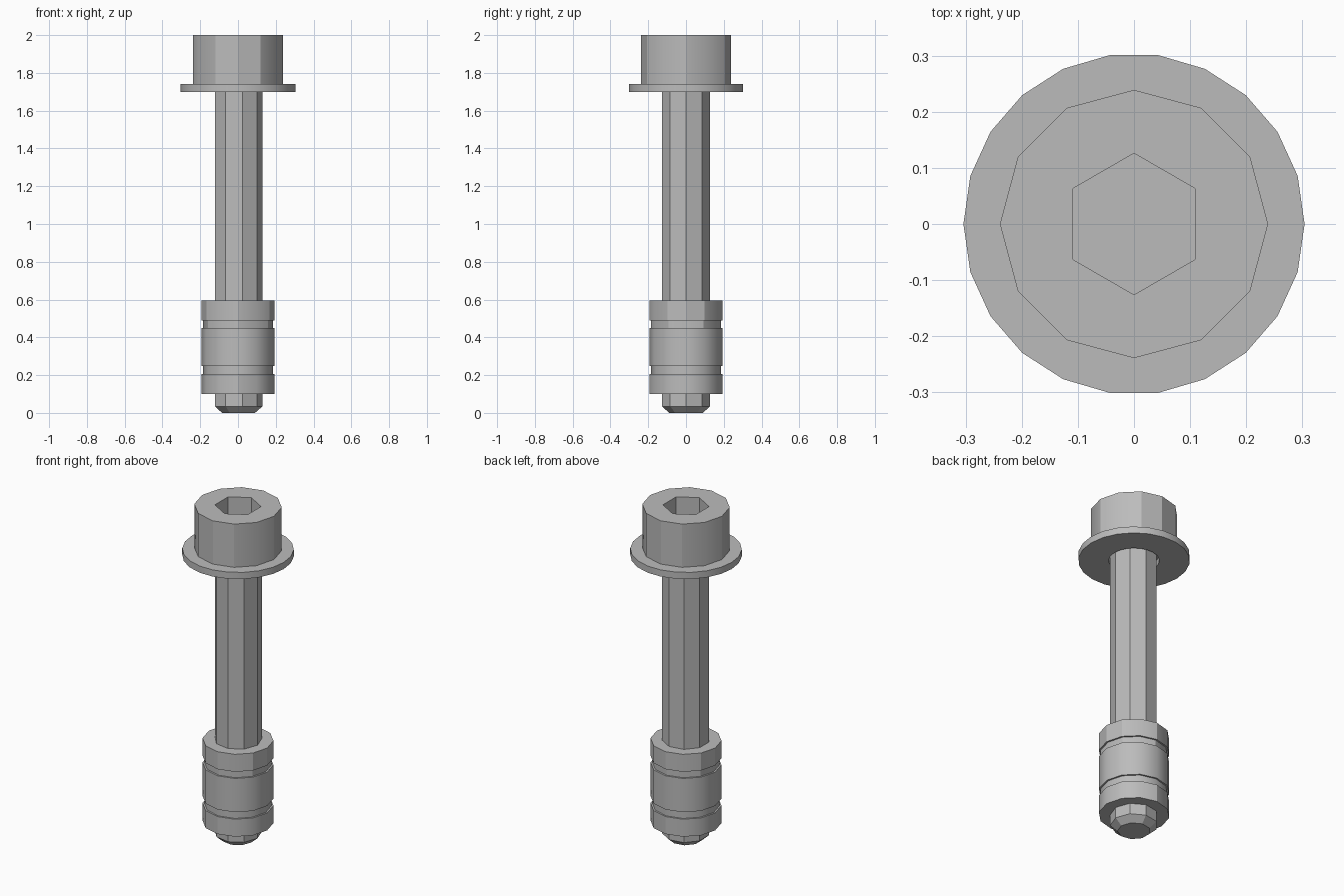
import bpy, bmesh
from math import cos, sin, pi, radians

cube = bpy.data.objects.get("Cube")
if cube:
    bpy.data.objects.remove(cube, do_unlink=True)

# One bare metal colour
steel = bpy.data.materials.new("steel_grey")
steel.use_nodes = True
colour = (0.5, 0.5, 0.5, 1)
steel.diffuse_color = colour
steel.node_tree.nodes["Principled BSDF"].inputs["Base Color"].default_value = colour


def lathe(name, sides, profile, phase=0.0, hollow=False):
    """Turn (radius, z) points into a faceted solid, or a ring if hollow."""
    bm = bmesh.new()
    rings = [[bm.verts.new((r * cos(phase + 2 * pi * i / sides),
                            r * sin(phase + 2 * pi * i / sides), z))
              for i in range(sides)] for r, z in profile]
    pairs = list(zip(rings, rings[1:]))
    if hollow:
        pairs.append((rings[-1], rings[0]))
    else:
        bm.faces.new(rings[0][::-1])
        bm.faces.new(rings[-1])
    for low, high in pairs:
        for i in range(sides):
            j = (i + 1) % sides
            bm.faces.new((low[i], low[j], high[j], high[i]))
    bmesh.ops.recalc_face_normals(bm, faces=bm.faces)
    mesh = bpy.data.meshes.new(name)
    bm.to_mesh(mesh)
    bm.free()
    mesh.materials.append(steel)
    obj = bpy.data.objects.new(name, mesh)
    bpy.context.collection.objects.link(obj)
    return obj


def activate(obj):
    bpy.ops.object.select_all(action='DESELECT')
    obj.select_set(True)
    bpy.context.view_layer.objects.active = obj


# Shaft with chamfered tip
shaft = lathe("shaft", 9, [(0.09, 0), (0.13, 0.035), (0.13, 1.74)])

# Grooved sleeve around the lower shaft
outer, groove = 0.194, 0.184
sleeve = lathe("sleeve", 12, [
    (outer, 0.10), (outer, 0.205), (groove, 0.205), (groove, 0.247),
    (outer, 0.247), (outer, 0.45), (groove, 0.45), (groove, 0.49),
    (outer, 0.49), (outer, 0.595)])

# Washer with a slightly loose hole
washer = lathe("washer", 22, [(0.138, 1.70), (0.304, 1.70),
                              (0.304, 1.74), (0.138, 1.74)], hollow=True)

# Cap head with a hexagonal socket
head = lathe("head", 12, [(0.239, 1.74), (0.239, 2.0)])
cutter = lathe("socket_cutter", 6, [(0.126, 1.85), (0.126, 2.1)], phase=pi / 2)
cutter.hide_render = True
cut = head.modifiers.new("socket", 'BOOLEAN')
cut.operation = 'DIFFERENCE'
cut.solver = 'EXACT'
cut.object = cutter
activate(head)
bpy.ops.object.modifier_apply(modifier=cut.name)
bpy.data.objects.remove(cutter, do_unlink=True)

# Smooth the shallow facets, keep the rest crisp
for part in (sleeve, washer, head):
    activate(part)
    bpy.ops.object.shade_smooth_by_angle(angle=radians(30))
